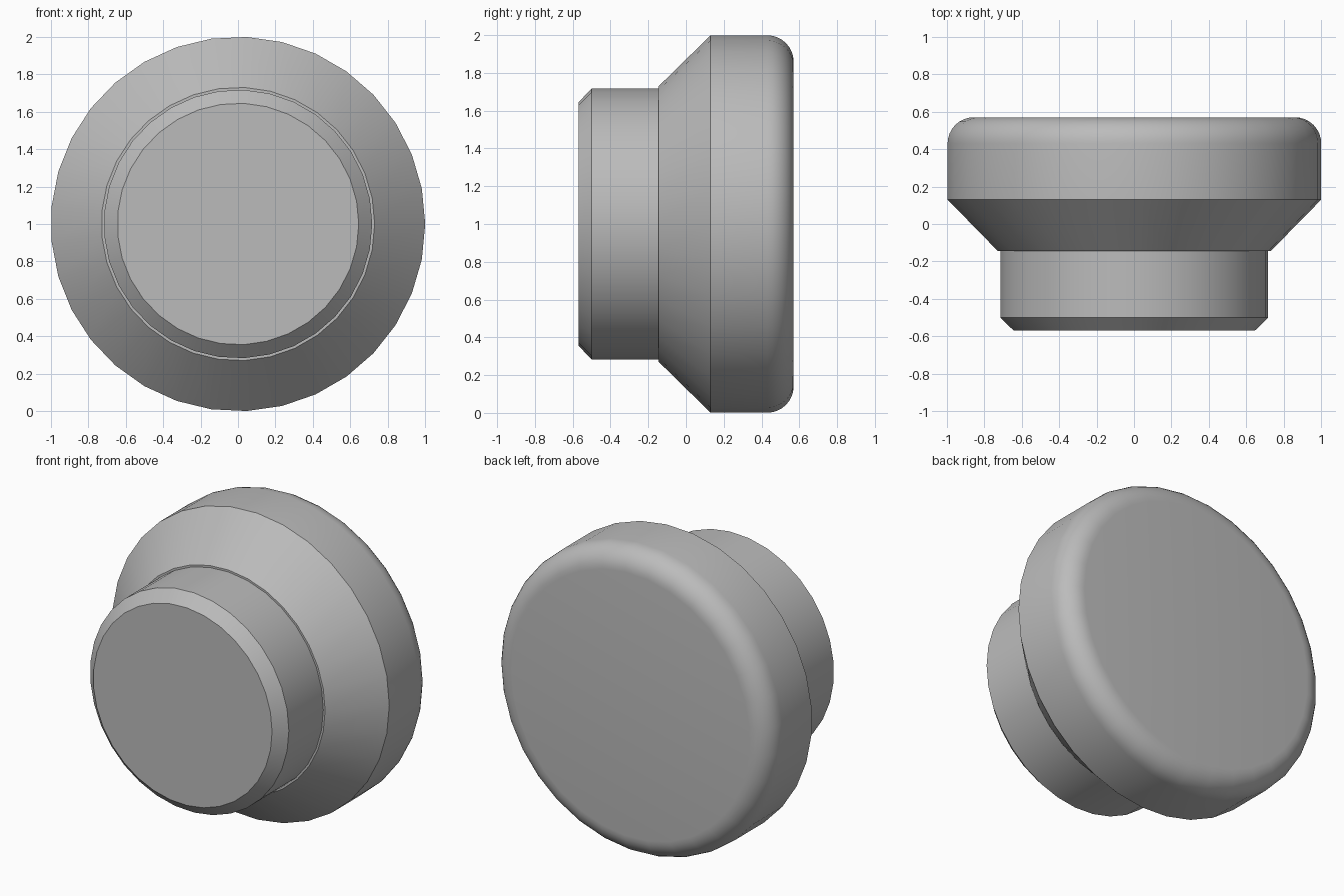
import bpy, bmesh
from math import sin, cos, pi, radians

cube = bpy.data.objects.get("Cube")
if cube:
    bpy.data.objects.remove(cube)

grey = bpy.data.materials.new("plain grey")
grey.use_nodes = True
colour = (0.5, 0.5, 0.5, 1)
grey.diffuse_color = colour
grey.node_tree.nodes["Principled BSDF"].inputs["Base Color"].default_value = colour


def turned(name, profile, sides=33):
    """Closed solid turned about the y axis from (radius, y) points, front to back."""
    bm = bmesh.new()
    rings = []
    for r, y in profile:
        angles = [2 * pi * i / sides for i in range(sides)]
        rings.append([bm.verts.new((r * cos(a), y, 1 + r * sin(a))) for a in angles])
    for a, b in zip(rings, rings[1:]):
        for i in range(sides):
            j = (i + 1) % sides
            bm.faces.new((a[i], a[j], b[j], b[i]))
    bm.faces.new(rings[0])
    bm.faces.new(rings[-1])
    bmesh.ops.recalc_face_normals(bm, faces=bm.faces)
    mesh = bpy.data.meshes.new(name)
    bm.to_mesh(mesh)
    bm.free()
    mesh.materials.append(grey)
    obj = bpy.data.objects.new(name, mesh)
    bpy.context.collection.objects.link(obj)
    bpy.ops.object.select_all(action='DESELECT')
    obj.select_set(True)
    bpy.context.view_layer.objects.active = obj
    bpy.ops.object.shade_smooth_by_angle(angle=radians(30))
    return obj


# Knob: chamfered stem, narrow ledge, flared cone, rim with a rounded back edge
fillet, steps, back = 0.14, 8, 0.57
stem = [(0.645, -back), (0.717, -0.50), (0.717, -0.145)]
flare = [(0.73, -0.145), (1, 0.13)]
rounded = [(1 - fillet + fillet * cos(t), back - fillet + fillet * sin(t))
           for t in (pi / 2 * k / steps for k in range(steps + 1))]
turned("knob", stem + flare + rounded)
